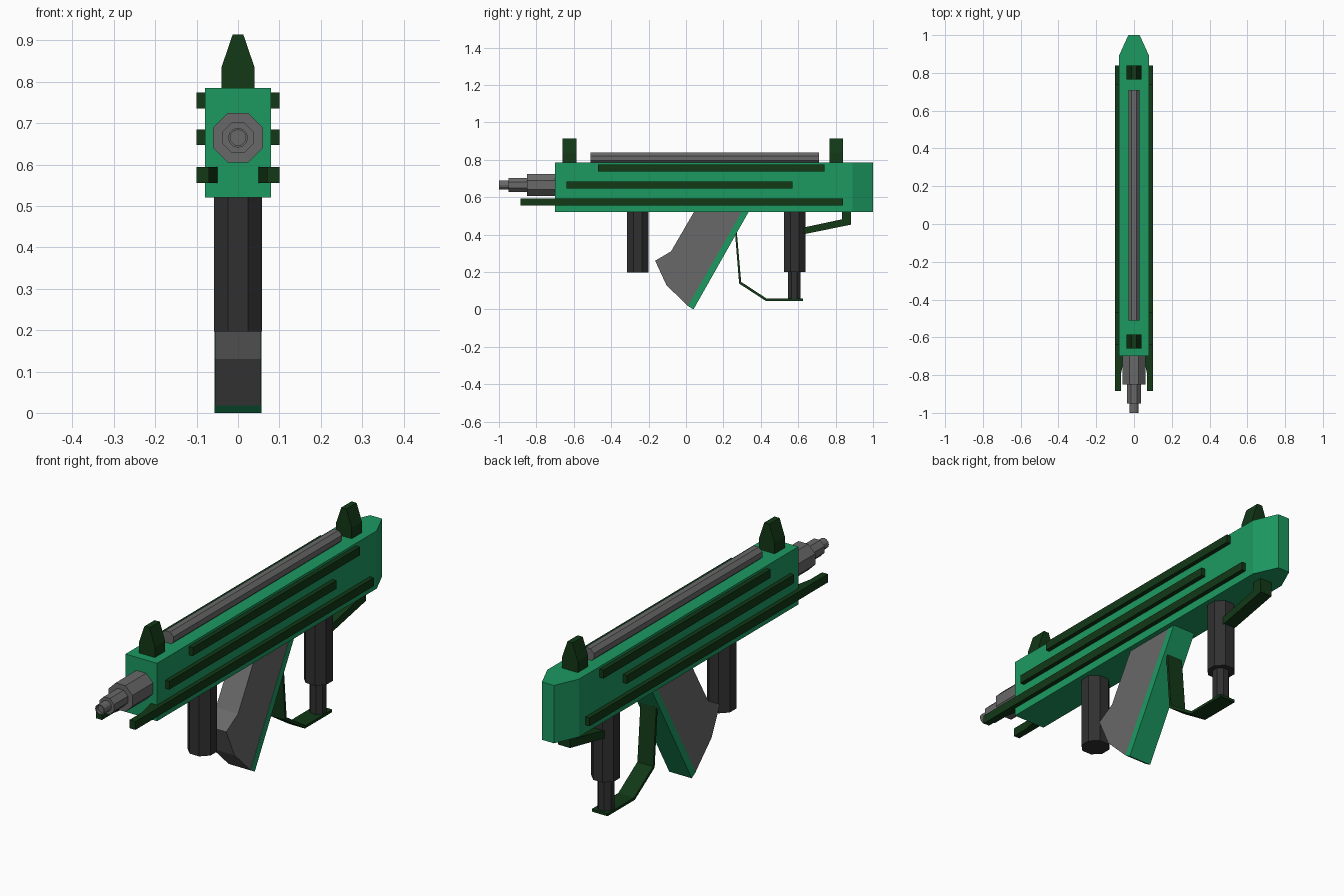
import bpy, bmesh, math
from mathutils import Matrix, Vector

if "Cube" in bpy.data.objects:
    bpy.data.objects.remove(bpy.data.objects["Cube"])


def material(name, rgb):
    m = bpy.data.materials.new(name)
    m.diffuse_color = (*rgb, 1)
    m.use_nodes = True
    m.node_tree.nodes["Principled BSDF"].inputs["Base Color"].default_value = m.diffuse_color
    return m


GREEN = material("green", (0.012, 0.32, 0.12))
DARK = material("dark_green", (0.006, 0.04, 0.008))
GREY = material("mid_grey", (0.14, 0.14, 0.14))
BLACK = material("dark_grey", (0.03, 0.03, 0.03))


def finish(name, bm, mat):
    bmesh.ops.recalc_face_normals(bm, faces=bm.faces)
    me = bpy.data.meshes.new(name)
    bm.to_mesh(me)
    bm.free()
    me.materials.append(mat)
    ob = bpy.data.objects.new(name, me)
    bpy.context.collection.objects.link(ob)
    return ob


def prism(name, profile, axis, lo, hi, mat):
    """Extrude a 2D profile along an axis; the profile uses the other two axes in order."""
    bm = bmesh.new()
    verts = []
    for p in profile:
        c = list(p)
        c.insert("xyz".index(axis), lo)
        verts.append(bm.verts.new(c))
    face = bm.faces.new(verts)
    top = bmesh.ops.extrude_face_region(bm, geom=[face])
    d = Vector([(hi - lo) * (a == axis) for a in "xyz"])
    bmesh.ops.translate(bm, vec=d, verts=[v for v in top["geom"] if isinstance(v, bmesh.types.BMVert)])
    return finish(name, bm, mat)


def ngon(cx, cy, apothem, n=8):
    """Regular polygon with flats facing the axes."""
    r = apothem / math.cos(math.pi / n)
    return [(cx + r * math.cos((i + .5) * math.tau / n),
             cy + r * math.sin((i + .5) * math.tau / n)) for i in range(n)]


def mirror_x(ob):
    ob.modifiers.new("mirror", "MIRROR").use_axis = (True, False, False)


# receiver with tapered back end
prism("receiver", [(-.08, -.70), (.08, -.70), (.08, .89), (.03, 1.0), (-.03, 1.0), (-.08, .89)],
      "z", .52, .785, GREEN)

# stepped barrel, with a shallow bore in the tip
prism("barrel_base", ngon(0, .665, .06), "y", -.85, -.69, GREY)
prism("barrel_middle", ngon(0, .665, .037), "y", -.95, -.84, GREY)
bm = bmesh.new()
bmesh.ops.create_cone(bm, cap_ends=True, segments=12, radius1=.024, radius2=.024, depth=.06,
                      matrix=Matrix.Translation((0, -.97, .665)) @ Matrix.Rotation(math.pi / 2, 4, "X"))
bm.normal_update()
front = [f for f in bm.faces if f.normal.y < -.9]
bmesh.ops.inset_region(bm, faces=front, thickness=.005)
inner = bmesh.ops.extrude_face_region(bm, geom=front)
bmesh.ops.delete(bm, geom=front, context="FACES")
bmesh.ops.translate(bm, vec=(0, .015, 0), verts=[v for v in inner["geom"] if isinstance(v, bmesh.types.BMVert)])
finish("barrel_tip", bm, GREY)

# side rails
for name, z, y0, y1 in (("upper_rail", .755, -.47, .74), ("middle_rail", .666, -.64, .57)):
    mirror_x(prism(name, [(.07, y0), (.10, y0), (.10, y1), (.07, y1)], "z", z - .019, z + .019, DARK))
mirror_x(prism("lower_rail", [(.07, -.885), (.10, -.885), (.10, .84), (.05, .84), (.05, -.70), (.07, -.80)],
               "z", .556, .594, DARK))

# top tube and the two sights
prism("top_tube", ngon(0, .808, .03), "y", -.51, .71, GREY)
for name, y in (("front_sight", -.622), ("rear_sight", .803)):
    prism(name, [(-.04, .78), (.04, .78), (.04, .835), (.013, .914), (-.013, .914), (-.04, .835)],
          "y", y - .037, y + .037, DARK)

# front and rear grips
prism("front_grip", ngon(0, -.258, .058), "z", .197, .525, BLACK)
prism("rear_grip", ngon(0, .581, .057), "z", .20, .525, BLACK)
prism("rear_grip_stem", ngon(0, .579, .034), "z", .05, .205, BLACK)

# angled magazine and its green spine
prism("magazine", [(.045, .525), (-.08, .31), (-.165, .26), (-.105, .13), (.01, .018), (.30, .525)],
      "x", -.056, .056, GREY)
prism("magazine_spine", [(.30, .525), (.337, .525), (.04, 0), (.01, .018)], "x", -.057, .057, GREEN)

# guard strap and rear bracket
prism("guard_strap", [(.262, .41), (.284, .138), (.427, .045), (.625, .045),
                      (.625, .057), (.432, .057), (.295, .147), (.272, .41)], "x", -.04, .04, DARK)
prism("rear_bracket", [(.835, .525), (.835, .482), (.63, .438), (.63, .402), (.882, .453), (.882, .525)],
      "x", -.03, .03, DARK)
